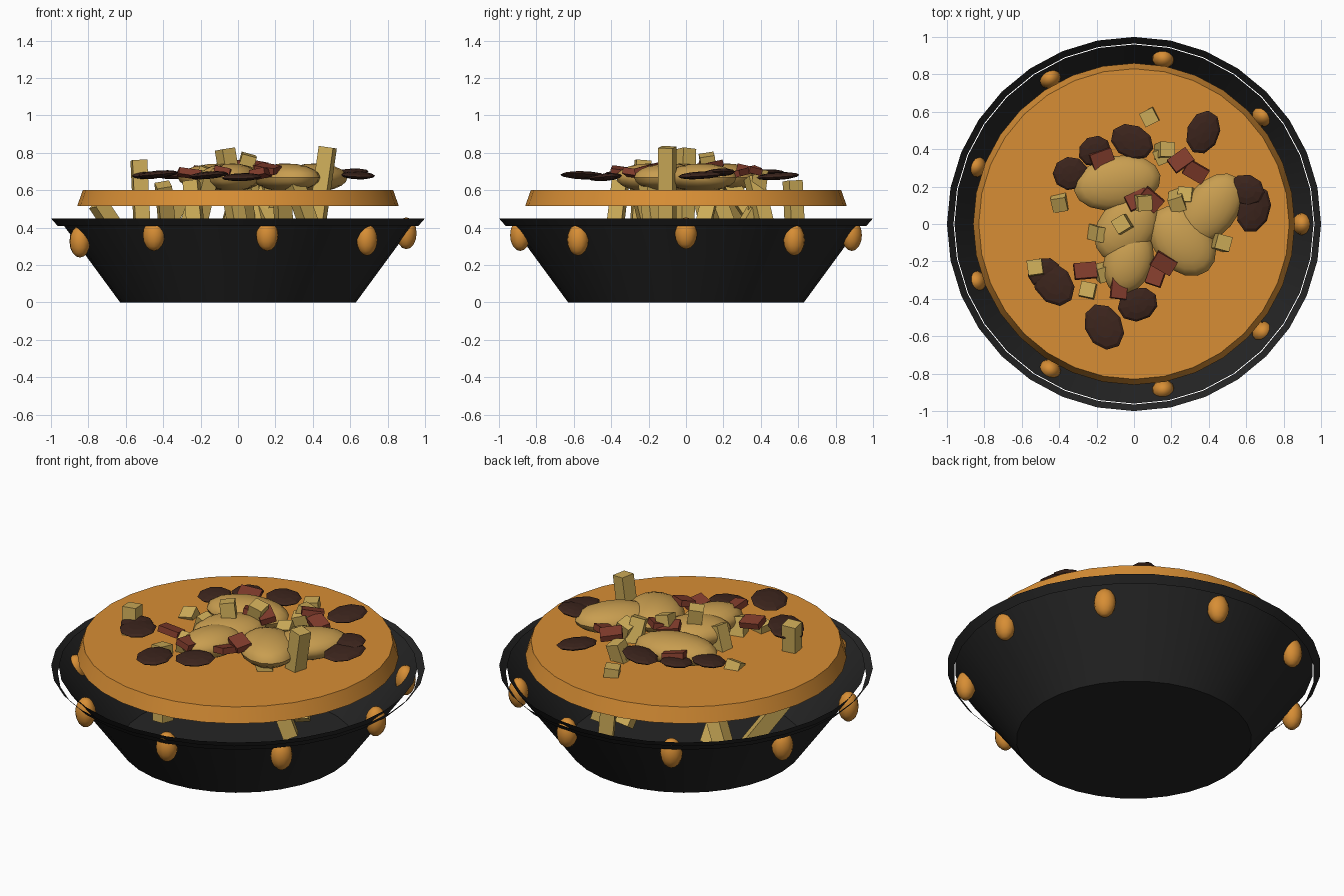
import bpy, bmesh
from math import pi, cos, sin, radians
from mathutils import Vector, Matrix, Euler

if "Cube" in bpy.data.objects:
    bpy.data.objects.remove(bpy.data.objects["Cube"])


def material(name, rgb):
    m = bpy.data.materials.new(name)
    m.diffuse_color = (*rgb, 1)
    m.use_nodes = True
    m.node_tree.nodes["Principled BSDF"].inputs["Base Color"].default_value = m.diffuse_color
    return m


BLACK = material("black_pan", (0.018, 0.018, 0.018))
ORANGE = material("orange_cheese", (0.68, 0.27, 0.035))
TAN = material("tan_chicken", (0.58, 0.34, 0.08))
GOLD = material("golden_fry", (0.62, 0.42, 0.10))
RED = material("red_bacon", (0.22, 0.045, 0.025))
BROWN = material("brown_mushroom", (0.045, 0.018, 0.012))


def finish(name, bm, mat, smooth=False):
    me = bpy.data.meshes.new(name)
    bmesh.ops.recalc_face_normals(bm, faces=bm.faces[:])
    bm.to_mesh(me)
    bm.free()
    me.materials.append(mat)
    ob = bpy.data.objects.new(name, me)
    bpy.context.collection.objects.link(ob)
    if smooth:
        bpy.ops.object.select_all(action='DESELECT')
        ob.select_set(True)
        bpy.context.view_layer.objects.active = ob
        bpy.ops.object.shade_smooth_by_angle(angle=radians(35))
    return ob


def frustum(name, profile, mat, bottom=False, top=False, n=32):
    bm = bmesh.new()
    rings = [[bm.verts.new((r * cos(2 * pi * i / n), r * sin(2 * pi * i / n), z))
              for i in range(n)] for r, z in profile]
    for a, b in zip(rings, rings[1:]):
        for i in range(n):
            j = (i + 1) % n
            bm.faces.new((a[i], a[j], b[j], b[i]))
    if bottom:
        bm.faces.new(rings[0])
    if top:
        bm.faces.new(rings[-1])
    return finish(name, bm, mat, True)


def blob(name, loc, size, rot, mat, seg, rings, smooth):
    bm = bmesh.new()
    bmesh.ops.create_uvsphere(bm, u_segments=seg, v_segments=rings, radius=1)
    bm.transform(Matrix.LocRotScale(Vector(loc), Euler([radians(a) for a in rot]), Vector(size)))
    return finish(name, bm, mat, smooth)


def box(name, loc, size, rot, mat):
    bm = bmesh.new()
    bmesh.ops.create_cube(bm, size=1)
    bm.transform(Matrix.LocRotScale(Vector(loc), rot, Vector(size)))
    return finish(name, bm, mat)


# Pan, flared rim and sauce layer
frustum("pan", [(0.63, 0), (0.96, 0.45)], BLACK, bottom=True)
frustum("pan_rim", [(0.965, 0.41), (1.0, 0.45)], BLACK)
frustum("cheese_layer", [(0.86, 0.515), (0.83, 0.60)], ORANGE, bottom=True, top=True)

# Cheese drips around the pan
drip_z = [0.37, 0.335, 0.36, 0.36, 0.33, 0.325, 0.36, 0.36, 0.335]
for i, z in enumerate(drip_z):
    a = radians(40 * i)
    blob("cheese_drip", (0.9 * cos(a), 0.9 * sin(a), z), (0.055, 0.06, 0.085),
         (0, 0, 40 * i), ORANGE, 12, 8, True)

# Chicken pieces: x, y, half length, half width, turn
for x, y, a, b, t in [(-0.09, 0.22, 0.235, 0.145, 10), (-0.04, -0.02, 0.20, 0.15, 50),
                      (-0.03, -0.20, 0.18, 0.13, 70), (0.26, -0.09, 0.21, 0.155, -50),
                      (0.41, 0.08, 0.22, 0.14, 50)]:
    blob("chicken_piece", (x, y, 0.668), (a, b, 0.075), (0, 0, t), TAN, 16, 10, True)

# Mushroom slices: x, y, half width, half depth, z, turn
for x, y, a, b, z, t in [(-0.34, 0.27, 0.095, 0.09, 0.68, 10), (-0.21, 0.39, 0.09, 0.08, 0.685, 30),
                         (-0.01, 0.44, 0.12, 0.09, 0.69, -25), (0.37, 0.49, 0.12, 0.088, 0.675, 70),
                         (0.60, 0.18, 0.10, 0.085, 0.695, -15), (0.64, 0.08, 0.13, 0.09, 0.68, 75),
                         (-0.48, -0.26, 0.09, 0.08, 0.68, 20), (-0.43, -0.32, 0.13, 0.10, 0.685, -50),
                         (-0.16, -0.55, 0.13, 0.10, 0.68, -60), (0.02, -0.43, 0.11, 0.09, 0.67, 20)]:
    blob("mushroom_slice", (x, y, z), (a, b, 0.02), (4, -3, t), BROWN, 9, 6, False)

# Bacon bits: x, y, z, turn
for i, (x, y, z, t) in enumerate([(-0.17, 0.35, 0.70, 20), (0.25, 0.34, 0.71, 35), (0.33, 0.28, 0.69, -30),
                                  (0.02, 0.13, 0.73, 25), (0.09, 0.13, 0.73, -40), (-0.26, -0.25, 0.69, 5),
                                  (0.16, -0.21, 0.715, -30), (0.12, -0.27, 0.69, 70), (-0.08, -0.34, 0.70, 85)]):
    r = Euler((radians(12 * (-1) ** i), radians(8), radians(t)))
    box("bacon_bit", (x, y, z), (0.12, 0.085, 0.035), r, RED)

# Fries: top x, y, z and the sideways lean at the lower end
fries = [(0.48, -0.10, 0.84, -0.06, 0.00), (-0.53, -0.23, 0.77, 0.02, -0.03), (-0.07, 0.00, 0.83, 0.07, -0.01),
         (0.06, 0.11, 0.80, -0.12, 0.06), (0.08, 0.57, 0.66, 0.03, 0.02), (0.18, 0.40, 0.71, -0.12, -0.06),
         (0.15, 0.36, 0.68, 0.10, 0.10), (0.27, 0.16, 0.71, 0.15, -0.10), (0.23, 0.10, 0.73, 0.02, 0.16),
         (-0.16, -0.06, 0.73, -0.15, 0.05), (-0.15, -0.27, 0.70, -0.10, 0.10), (-0.25, -0.35, 0.66, 0.04, -0.05),
         (-0.40, 0.10, 0.64, 0.04, 0.20), (0.30, -0.20, 0.65, 0.15, 0.05), (0.02, 0.20, 0.70, 0.05, 0.28),
         (-0.75, 0.10, 0.54, 0.28, 0.10), (-0.30, 0.25, 0.56, -0.25, 0.12), (0.10, 0.42, 0.58, 0.20, -0.25)]
for i, (x, y, z, dx, dy) in enumerate(fries):
    top = Vector((x, y, z))
    low = Vector((x + dx, y + dy, z - 0.42))
    d = top - low
    q = Euler((0, 0, radians(23 * i % 50 - 15))).to_quaternion()
    q = Vector((0, 0, 1)).rotation_difference(d) @ q
    box("fry", (top + low) / 2 - Vector((0, 0, 0.01)), (0.08, 0.08, d.length), q, GOLD)
